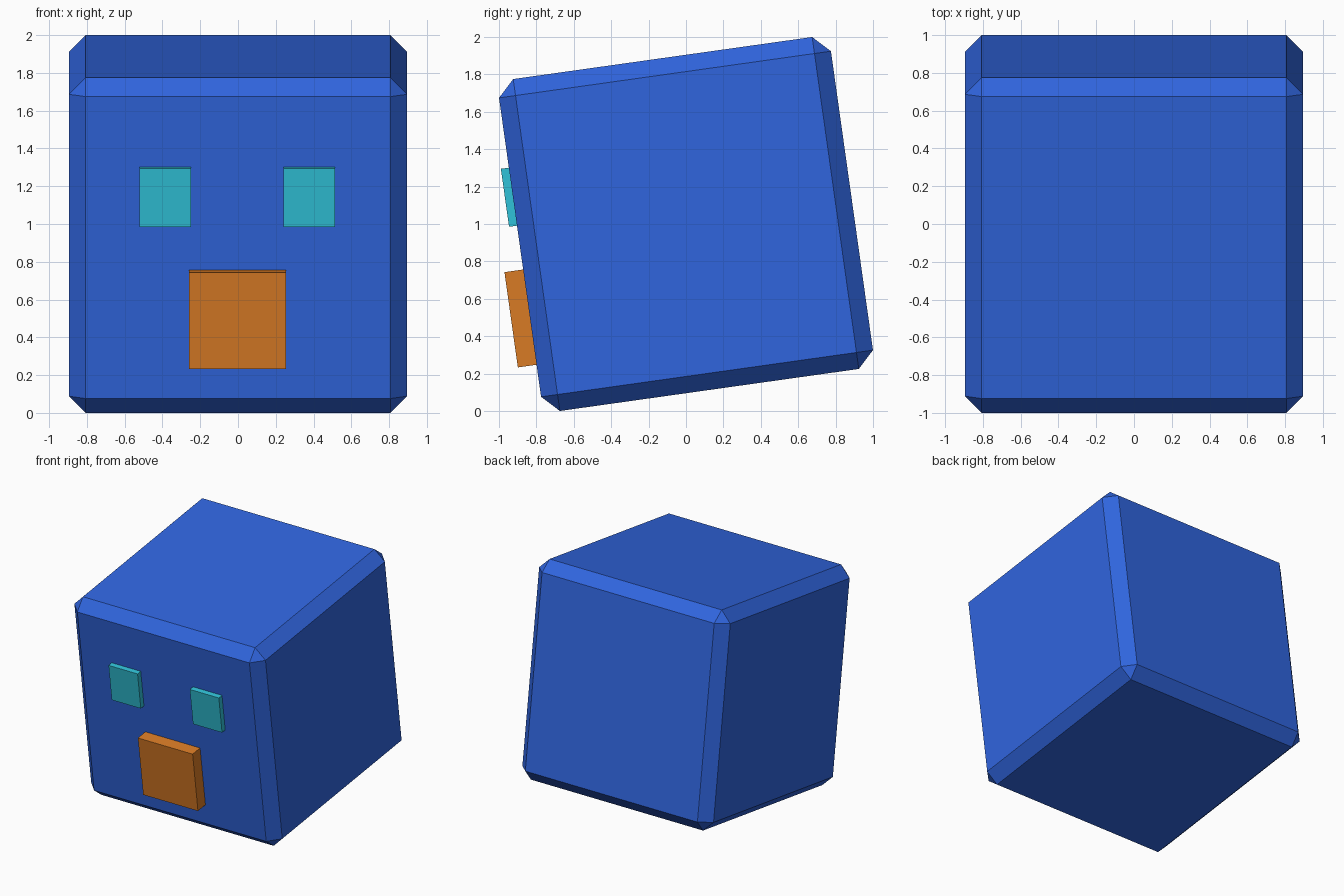
import bpy, bmesh, math
from mathutils import Matrix

if "Cube" in bpy.data.objects:
    bpy.data.objects.remove(bpy.data.objects["Cube"])

# Whole head tips back about x around its centre
TILT = Matrix.Translation((0, 0, 1)) @ Matrix.Rotation(math.radians(8), 4, 'X')
HALF = 0.896      # half size of the head cube
BEVEL = 0.089     # chamfer width


def material(name, srgb):
    m = bpy.data.materials.new(name)
    lin = [((c / 255 + 0.055) / 1.055) ** 2.4 for c in srgb]
    m.diffuse_color = (*lin, 1)
    m.use_nodes = True
    m.node_tree.nodes["Principled BSDF"].inputs["Base Color"].default_value = m.diffuse_color
    return m


def box(name, x, y, z, mat, bevel=0):
    """Box from (min, max) ranges in the tilted frame, with optional chamfer."""
    size = [b - a for a, b in (x, y, z)]
    mid = [(a + b) / 2 for a, b in (x, y, z)]
    bm = bmesh.new()
    bmesh.ops.create_cube(bm, size=1)
    bmesh.ops.scale(bm, vec=size, verts=bm.verts)
    bmesh.ops.translate(bm, vec=mid, verts=bm.verts)
    if bevel:
        bmesh.ops.bevel(bm, geom=bm.edges[:], offset=bevel, segments=1,
                        affect='EDGES', profile=0.5)
    mesh = bpy.data.meshes.new(name)
    bm.to_mesh(mesh)
    bm.free()
    mesh.materials.append(mat)
    ob = bpy.data.objects.new(name, mesh)
    ob.matrix_world = TILT
    bpy.context.collection.objects.link(ob)
    return ob


blue = material("blue", (48, 101, 222))
cyan = material("cyan", (48, 194, 216))
orange = material("orange", (217, 123, 37))

# Chamfered cube head
r = (-HALF, HALF)
box("head", r, r, r, blue, BEVEL)

# Raised square eyes
for name, cx in (("left_eye", -0.385), ("right_eye", 0.377)):
    box(name, (cx - 0.136, cx + 0.136), (-0.939, -HALF + 0.01), (0.117, 0.430), cyan)

# Raised block mouth
box("mouth", (-0.259, 0.254), (-0.997, -HALF + 0.01), (-0.634, -0.120), orange)
